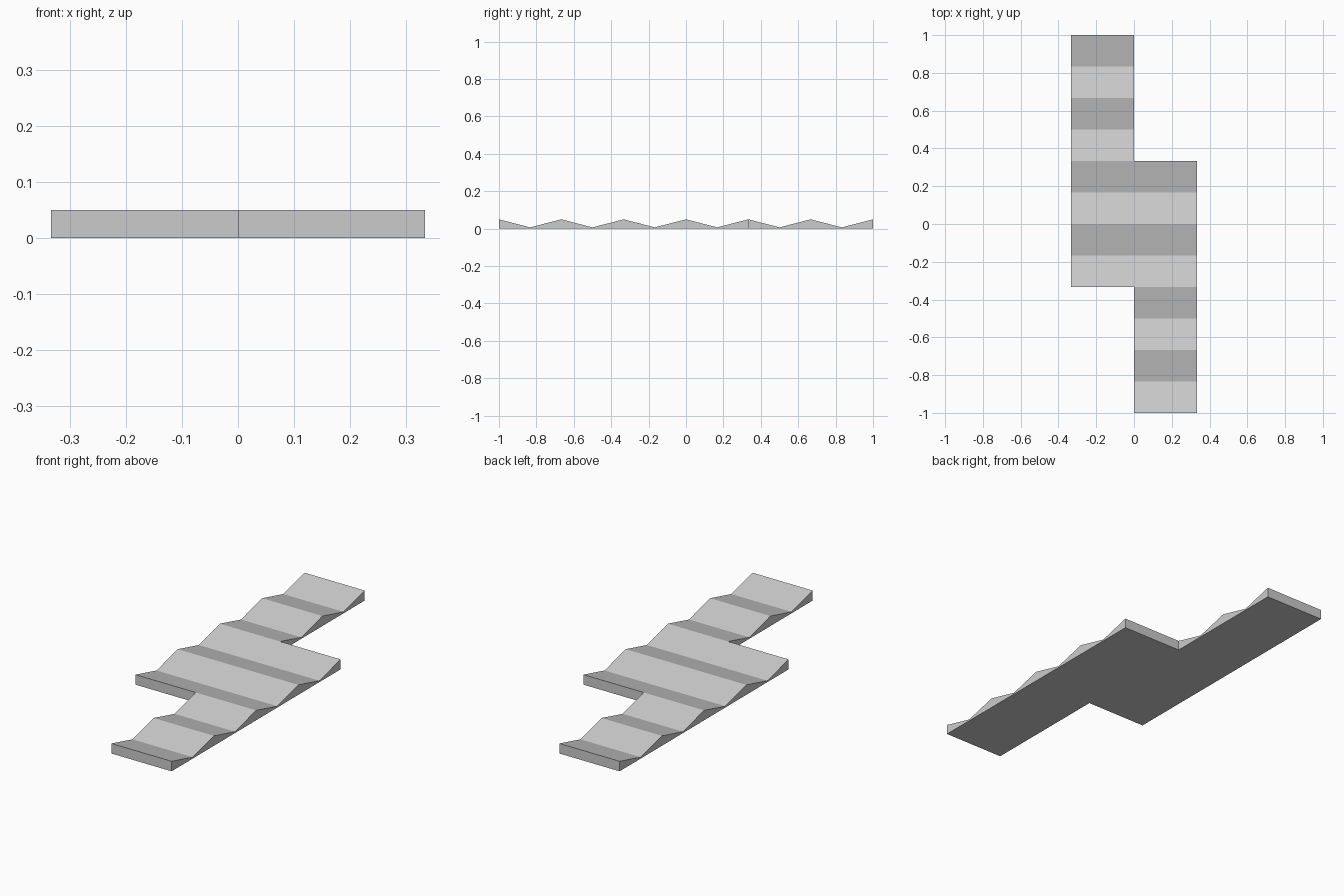
import bpy
import bmesh

if "Cube" in bpy.data.objects:
    bpy.data.objects.remove(bpy.data.objects["Cube"], do_unlink=True)

HALF_WIDTH = 1 / 3
STEP = 1 / 6      # distance from a ridge to the next valley
RIDGE, VALLEY = 0.05, 0.007

# Plain grey material
grey = bpy.data.materials.new("light grey")
grey.use_nodes = True
colour = (0.6, 0.6, 0.6, 1)
grey.diffuse_color = colour
grey.node_tree.nodes["Principled BSDF"].inputs["Base Color"].default_value = colour

# Two overlapping strips form one stepped outline
w, s = HALF_WIDTH, 2 * STEP
outline = [(0, -1), (w, -1), (w, s), (0, s), (0, 1), (-w, 1), (-w, -s), (0, -s)]
bm = bmesh.new()
top = bm.faces.new([bm.verts.new((x, y, RIDGE)) for x, y in outline])

# Cut the top across at every ridge and valley line
for i in range(-5, 6):
    bmesh.ops.bisect_plane(bm, geom=bm.verts[:] + bm.edges[:] + bm.faces[:],
                           plane_co=(0, i * STEP, 0), plane_no=(0, 1, 0), dist=1e-5)

# Extrude down to a flat base, then lower the valleys
result = bmesh.ops.extrude_face_region(bm, geom=bm.faces[:], use_keep_orig=True)
base = {v for v in result["geom"] if isinstance(v, bmesh.types.BMVert)}
for v in bm.verts:
    odd = round(v.co.y / STEP) % 2
    v.co.z = 0 if v in base else VALLEY if odd else RIDGE
bmesh.ops.recalc_face_normals(bm, faces=bm.faces[:])

mesh = bpy.data.meshes.new("ridged_panel")
bm.to_mesh(mesh)
bm.free()
mesh.materials.append(grey)
panel = bpy.data.objects.new("ridged_panel", mesh)
bpy.context.collection.objects.link(panel)
